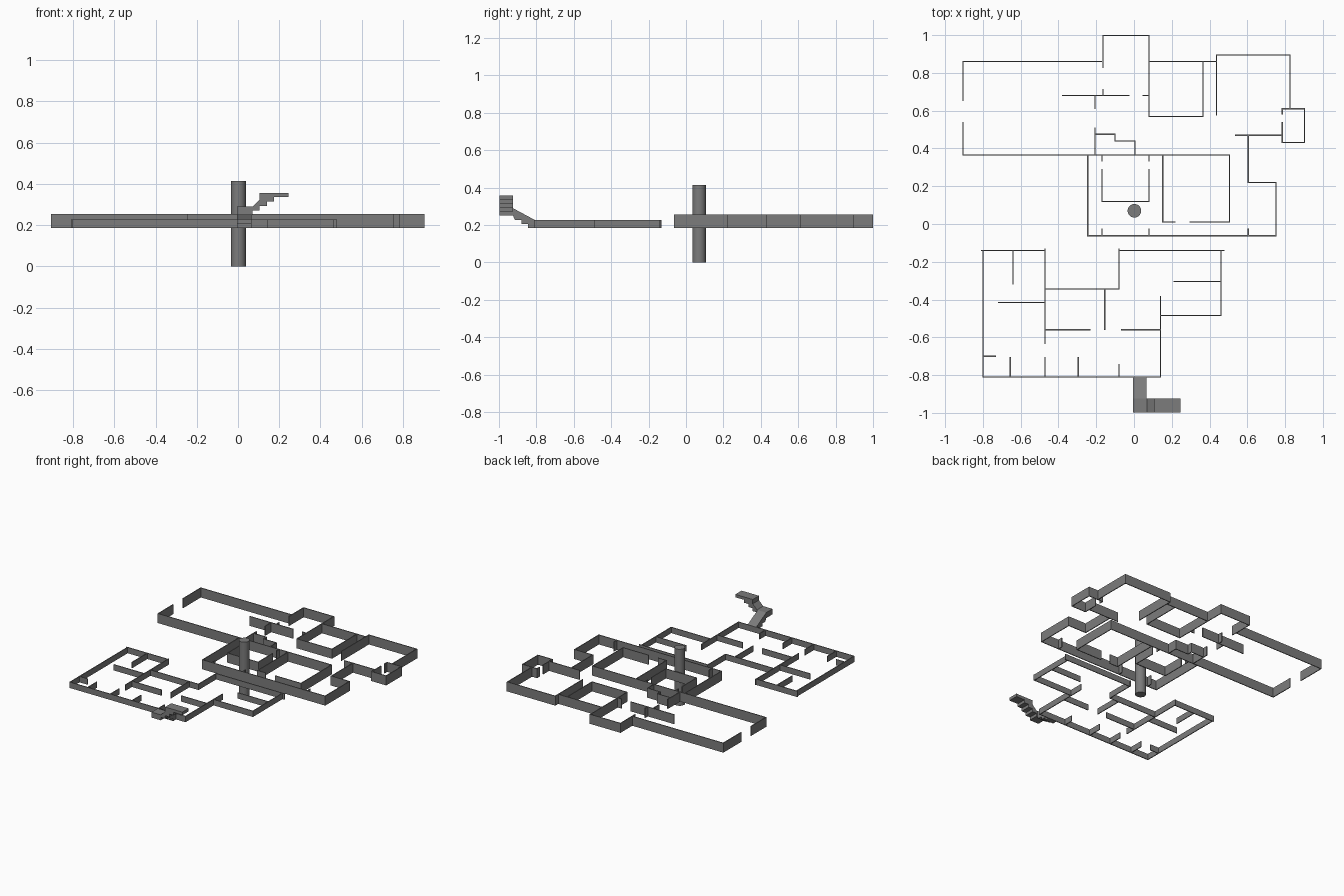
import bpy
import bmesh

THICK = 0.006
FLOOR = 0.185
UPPER_TOP = 0.255
LOWER_TOP = 0.228

if "Cube" in bpy.data.objects:
    bpy.data.objects.remove(bpy.data.objects["Cube"])

grey = bpy.data.materials.new("concrete_grey")
grey.use_nodes = True
grey.diffuse_color = (0.2, 0.2, 0.2, 1)
grey.node_tree.nodes["Principled BSDF"].inputs["Base Color"].default_value = grey.diffuse_color


def make_object(name, bm):
    mesh = bpy.data.meshes.new(name)
    bm.to_mesh(mesh)
    bm.free()
    mesh.materials.append(grey)
    obj = bpy.data.objects.new(name, mesh)
    bpy.context.collection.objects.link(obj)
    return obj


def wall(name, top, x, y, axis, *stops):
    """Right-angled wall: each stop is the next coordinate, axes alternating."""
    path = [(x, y)]
    for stop in stops:
        if axis == "x":
            x, axis = stop, "y"
        else:
            y, axis = stop, "x"
        path.append((x, y))
    bm = bmesh.new()
    low = [bm.verts.new((px, py, FLOOR)) for px, py in path]
    high = [bm.verts.new((px, py, top)) for px, py in path]
    for i in range(len(path) - 1):
        bm.faces.new((low[i], low[i + 1], high[i + 1], high[i]))
    obj = make_object(name, bm)
    solid = obj.modifiers.new("thickness", "SOLIDIFY")
    solid.thickness = THICK
    solid.offset = 0
    solid.use_even_offset = True
    return obj


def upper(name, *args):
    return wall("upper_" + name, UPPER_TOP, *args)


def lower(name, *args):
    return wall("lower_" + name, LOWER_TOP, *args)


def prism(name, profile, place, near, far):
    """Extrude a 2D profile; place maps (u, v, depth) to a 3D point."""
    bm = bmesh.new()
    a = [bm.verts.new(place(u, v, near)) for u, v in profile]
    b = [bm.verts.new(place(u, v, far)) for u, v in profile]
    bm.faces.new(a)
    bm.faces.new(b[::-1])
    count = len(profile)
    for i in range(count):
        j = (i + 1) % count
        bm.faces.new((a[i], b[i], b[j], a[j]))
    bmesh.ops.recalc_face_normals(bm, faces=bm.faces)
    return make_object(name, bm)


# Shared wall lines
hall_west, hall_north, core_north = -0.905, 0.86, 0.365
core_west, core_south, core_east = -0.245, -0.062, 0.752
shaft_west, shaft_east = -0.17, 0.08
wing_west, wing_mid, wing_east = -0.80, -0.472, 0.14
wing_north, wing_south = -0.14, -0.81

# Upper floor: great hall and back bays
upper("hall_north_wall", hall_west, 0.65, "y", hall_north, shaft_west)
upper("hall_west_wall", hall_west, 0.54, "y", core_north, 0.505, 0.01, 0.295)
upper("back_bay_wall", -0.165, 0.825, "y", 0.997, shaft_east, 0.57, core_north, hall_north, shaft_east)
upper("back_link_wall", core_north, hall_north, "x", 0.437)
upper("corner_room_wall", 0.437, 0.575, "y", 0.895, 0.826, 0.61)
upper("closet_wall", 0.785, 0.58, "y", 0.61, 0.902, 0.432, 0.785, 0.54)
upper("corner_room_south_wall", 0.535, 0.47, "x", 0.785)

# Upper floor: core rooms
upper("core_outer_wall", 0.605, 0.47, "y", 0.22, core_east, core_south, core_west, core_north)
upper("core_inner_wall", 0.22, 0.01, "x", 0.152, core_north)
upper("east_passage_stub", 0.605, core_south, "y", -0.025)
upper("shaft_room_wall", shaft_west, 0.29, "y", 0.12, shaft_east, 0.29)
for side, x in (("west", shaft_west), ("east", shaft_east)):
    upper("shaft_north_stub_" + side, x, core_north, "y", 0.33)
    upper("shaft_south_stub_" + side, x, core_south, "y", -0.025)

# Upper floor: partitions inside the hall
upper("hall_partition", -0.38, 0.68, "x", -0.025)
upper("hall_partition_end", 0.045, 0.68, "x", shaft_east)
upper("hall_partition_stub", -0.165, 0.68, "y", 0.715)
upper("hall_door_stub", -0.207, 0.68, "y", 0.61)
upper("alcove_side_wall", -0.207, 0.51, "y", core_north)
upper("alcove_stepped_wall", -0.207, 0.475, "x", -0.10, 0.44, 0.005, core_north)

# Lower floor: outer walls
lower("west_outer_wall", wing_west, wing_north, "y", wing_south, wing_east, -0.38)
lower("north_west_wall", -0.81, wing_north, "x", wing_mid)
lower("north_east_wall", -0.08, wing_north, "x", 0.48)
lower("east_outer_wall", 0.46, wing_north, "y", -0.485, wing_east)
lower("courtyard_wall", wing_mid, -0.345, "x", -0.08, -0.13)

# Lower floor: partitions
lower("middle_wall", wing_mid, -0.13, "y", -0.635)
lower("west_room_divider", -0.64, wing_north, "y", -0.32)
lower("west_room_wall", -0.72, -0.415, "x", wing_mid)
lower("centre_divider", -0.155, -0.345, "y", -0.56)
lower("centre_south_wall_west", wing_mid, -0.56, "x", -0.23)
lower("centre_south_wall_east", -0.07, -0.56, "x", wing_east)
lower("east_room_divider", 0.21, -0.305, "x", 0.46)
lower("corner_stub", wing_west, -0.70, "x", -0.73)
for label, x, end in (("a", -0.655, -0.705), ("b", wing_mid, -0.705),
                      ("c", -0.295, -0.705), ("d", -0.08, -0.74)):
    lower("south_stub_" + label, x, wing_south, "y", end)

# Column through the floors
bm = bmesh.new()
bmesh.ops.create_cone(bm, cap_ends=True, segments=32, radius1=0.036, radius2=0.036, depth=0.415)
bmesh.ops.translate(bm, verts=bm.verts, vec=(0.002, 0.07, 0.2075))
column = make_object("column", bm)
bpy.context.view_layer.objects.active = column
column.select_set(True)
bpy.ops.object.shade_smooth_by_angle()

# Staircase: stepped undersides, first flight runs forward, second to the side
RUN, RISE, WIDTH = 0.035, 0.0215, 0.07
turn = -0.925
landing_low, landing_high = 0.25, 0.29


def stepped_underside(start, base, count):
    points = []
    for i in range(count):
        points.append((start + i * RUN, base + i * RISE))
        points.append((start + (i + 1) * RUN, base + i * RISE))
    return points


first = stepped_underside(-wing_south, FLOOR, 3)
first += [(-turn, landing_low), (-turn, landing_high), (-wing_south, 0.228)]
prism("stair_first_flight", first, lambda u, v, d: (d, -u, v), -0.005, WIDTH - 0.005)

top = 0.357
second = [(-0.005, landing_low)] + stepped_underside(WIDTH, landing_low + RISE, 5)[:-1]
second = [(-0.005, landing_low), (WIDTH, landing_low)] + stepped_underside(WIDTH, landing_low + RISE, 5)[:-2]
second += [(WIDTH + 4 * RUN, top - RISE), (0.246, top - RISE), (0.246, top),
           (0.105, top), (0.105, 0.325), (WIDTH, landing_high), (-0.005, landing_high)]
prism("stair_second_flight", second, lambda u, v, d: (u, d, v), turn, -0.997)
